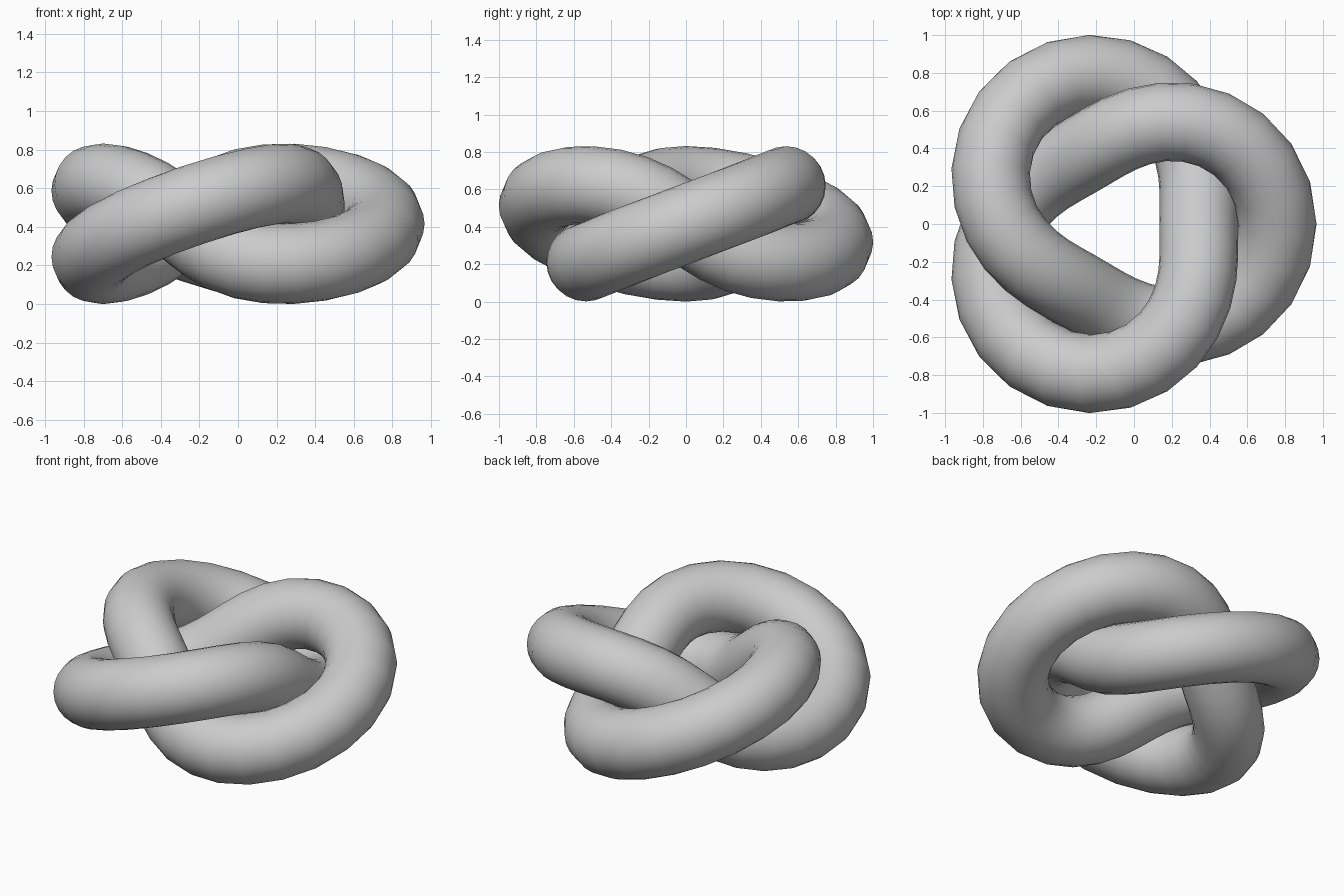
import bpy
import bmesh
import math
from mathutils import Vector

cube = bpy.data.objects.get("Cube")
if cube:
    bpy.data.objects.remove(cube, do_unlink=True)

RING, WIND, TUBE = 0.625, 0.208, 0.208   # main ring, winding and tube radii
STEPS, SIDES = 64, 24
UP = Vector((0, 0, 1))


def knot_point(t):
    """Centre line: two turns around the ring, three around its core."""
    r = RING + WIND * math.cos(3 * t)
    return Vector((r * math.cos(2 * t), r * math.sin(2 * t), WIND * math.sin(3 * t)))


# Sweep a round section along the closed centre line
bm = bmesh.new()
rings = []
for i in range(STEPS):
    t = math.tau * i / STEPS
    centre = knot_point(t)
    tangent = (knot_point(t + 0.001) - knot_point(t - 0.001)).normalized()
    side = tangent.cross(UP).normalized()
    rise = side.cross(tangent)
    ring = []
    for j in range(SIDES):
        a = math.tau * j / SIDES
        ring.append(bm.verts.new(centre + TUBE * (side * math.cos(a) + rise * math.sin(a))))
    rings.append(ring)

for i, ring in enumerate(rings):
    following = rings[(i + 1) % STEPS]
    for j in range(SIDES):
        k = (j + 1) % SIDES
        bm.faces.new((ring[j], ring[k], following[k], following[j]))
bmesh.ops.recalc_face_normals(bm, faces=bm.faces)

# Centre the knot and stand it on the ground
low = Vector([min(v.co[n] for v in bm.verts) for n in range(3)])
high = Vector([max(v.co[n] for v in bm.verts) for n in range(3)])
middle = (low + high) / 2
bmesh.ops.translate(bm, verts=bm.verts, vec=(-middle.x, -middle.y, -low.z))

mesh = bpy.data.meshes.new("knot_tube")
bm.to_mesh(mesh)
bm.free()
knot = bpy.data.objects.new("knot_tube", mesh)
bpy.context.collection.objects.link(knot)

# Plain grey, smooth shaded
grey = bpy.data.materials.new("light_grey")
grey.use_nodes = True
colour = (0.6, 0.6, 0.6, 1)
grey.diffuse_color = colour
for node in grey.node_tree.nodes:
    if node.type == 'BSDF_PRINCIPLED':
        node.inputs["Base Color"].default_value = colour
mesh.materials.append(grey)
for face in mesh.polygons:
    face.use_smooth = True
